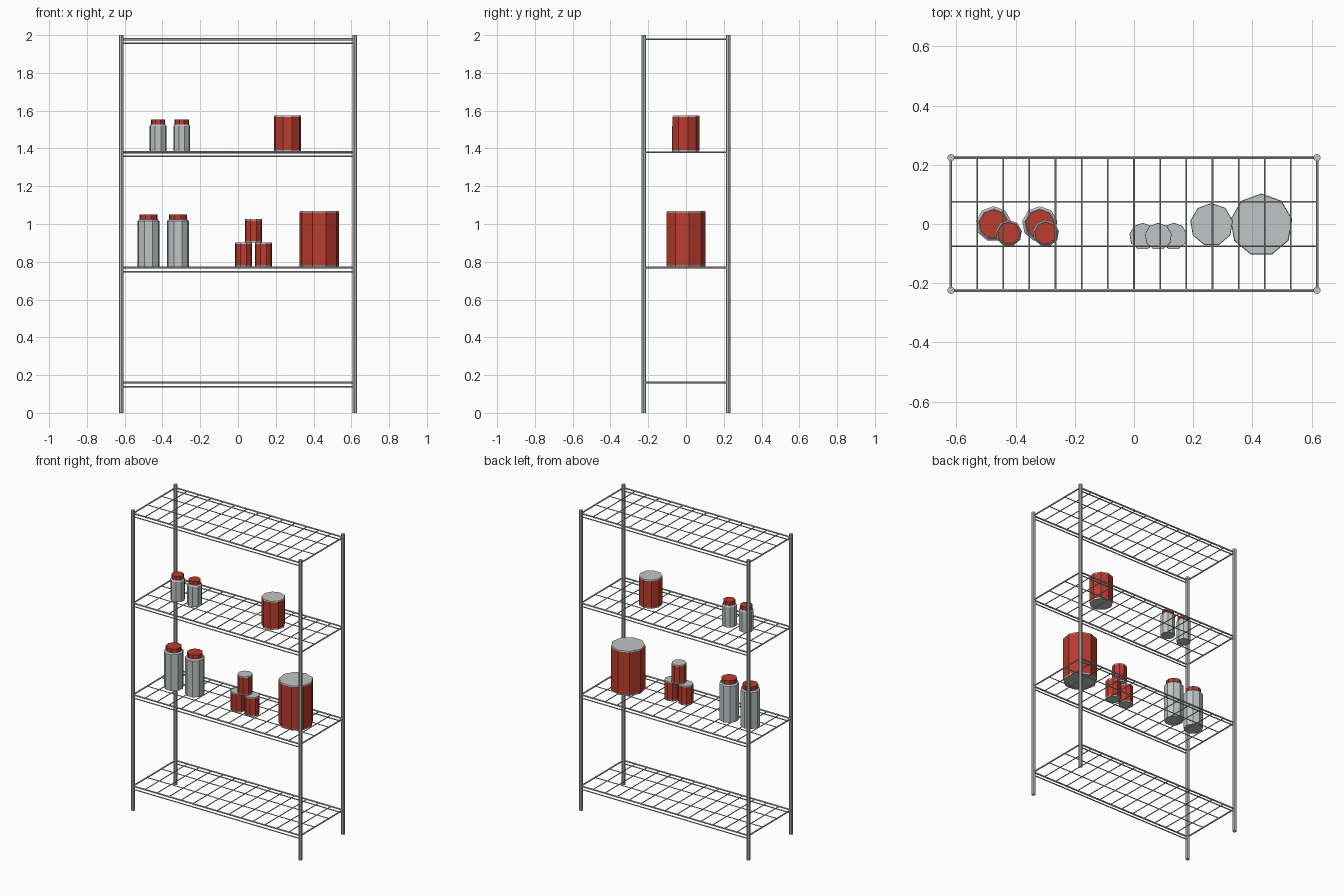
import bpy, bmesh, math
from mathutils import Vector

if "Cube" in bpy.data.objects:
    bpy.data.objects.remove(bpy.data.objects["Cube"])


def material(name, rgb):
    m = bpy.data.materials.new(name)
    m.diffuse_color = (*rgb, 1)
    m.use_nodes = True
    m.node_tree.nodes["Principled BSDF"].inputs["Base Color"].default_value = m.diffuse_color
    return m


GREY = material("steel grey", (0.53, 0.56, 0.56))
RED = material("label red", (0.50, 0.045, 0.028))

HX, HY = 0.618, 0.224          # post positions
SHELVES = (0.16, 0.769, 1.38, 1.978)


def finish(name, bm, mats):
    bmesh.ops.recalc_face_normals(bm, faces=bm.faces)
    me = bpy.data.meshes.new(name)
    bm.to_mesh(me)
    bm.free()
    for m in mats:
        me.materials.append(m)
    ob = bpy.data.objects.new(name, me)
    bpy.context.collection.objects.link(ob)
    return ob


def rod(bm, a, b, r, sides=6):
    """Straight round bar between two points."""
    a, b = Vector(a), Vector(b)
    d = b - a
    mat = d.to_track_quat('Z', 'Y').to_matrix().to_4x4()
    mat.translation = (a + b) / 2
    bmesh.ops.create_cone(bm, cap_ends=True, segments=sides, radius1=r,
                          radius2=r, depth=d.length, matrix=mat)


def lathe(name, x, y, z, profile, sides=9):
    """Faceted solid; profile rows are (radius, height, material of band above)."""
    bm = bmesh.new()
    rings = []
    for r, h, _ in profile:
        rings.append([bm.verts.new((
            x + r * math.cos(math.pi / 2 + 2 * math.pi * i / sides),
            y + r * math.sin(math.pi / 2 + 2 * math.pi * i / sides),
            z + h)) for i in range(sides)])
    for k in range(len(rings) - 1):
        for i in range(sides):
            j = (i + 1) % sides
            f = bm.faces.new((rings[k][i], rings[k][j],
                              rings[k + 1][j], rings[k + 1][i]))
            f.material_index = profile[k][2]
    bm.faces.new(rings[0][::-1]).material_index = 0
    bm.faces.new(rings[-1]).material_index = profile[-1][2]
    return finish(name, bm, (GREY, RED))


def can(name, x, y, z, r, h):
    # red label between thin bare metal rims
    lathe(name, x, y, z, [(r * 0.98, 0, 0), (r, 0.008, 1),
                          (r, h - 0.007, 0), (r * 0.98, h, 0)])


def jar(name, x, y, z, r, rc, h, hc):
    # grey body with a sloped shoulder, then a red lid
    lathe(name, x, y, z, [(r, 0, 0), (r, h - 0.008, 0), (rc * 1.04, h, 0),
                          (rc, h, 1), (rc, h + hc, 1)])


# Corner posts
bm = bmesh.new()
for sx in (-1, 1):
    for sy in (-1, 1):
        rod(bm, (sx * HX, sy * HY, 0), (sx * HX, sy * HY, 2), 0.0125, 8)
finish("corner_posts", bm, [GREY])

# Wire shelves
for n, z in enumerate(SHELVES):
    bm = bmesh.new()
    for s in (-1, 1):
        rod(bm, (-HX, s * HY, z), (HX, s * HY, z), 0.0055)                   # long rail
        rod(bm, (-HX, s * HY, z - 0.021), (HX, s * HY, z - 0.021), 0.004)    # lower rail
        rod(bm, (s * HX, -HY, z), (s * HX, HY, z), 0.005)                    # end rail
        rod(bm, (-HX, s * HY / 3, z), (HX, s * HY / 3, z), 0.0032)           # long wire
    for i in range(1, 14):
        x = -HX + 2 * HX * i / 14
        rod(bm, (x, -HY, z), (x, HY, z), 0.0032)                             # cross wire
    finish("wire_shelf_%d" % (n + 1), bm, [GREY])

LOW, HIGH = 0.773, 1.384       # resting heights on the two middle shelves

# Jars with lids
for i, x in enumerate((-0.474, -0.318)):
    jar("large_jar_%d" % (i + 1), x, 0.0, LOW, 0.060, 0.049, 0.25, 0.026)
for i, x in enumerate((-0.423, -0.298)):
    jar("small_jar_%d" % (i + 1), x, -0.031, HIGH, 0.045, 0.038, 0.143, 0.025)

# Cans
can("large_can", 0.430, -0.003, LOW, 0.106, 0.296)
can("medium_can", 0.262, -0.002, HIGH, 0.073, 0.190)
can("small_can_left", 0.030, -0.042, LOW, 0.046, 0.128)
can("small_can_right", 0.134, -0.042, LOW, 0.046, 0.128)
can("small_can_top", 0.082, -0.042, LOW + 0.128, 0.046, 0.125)
